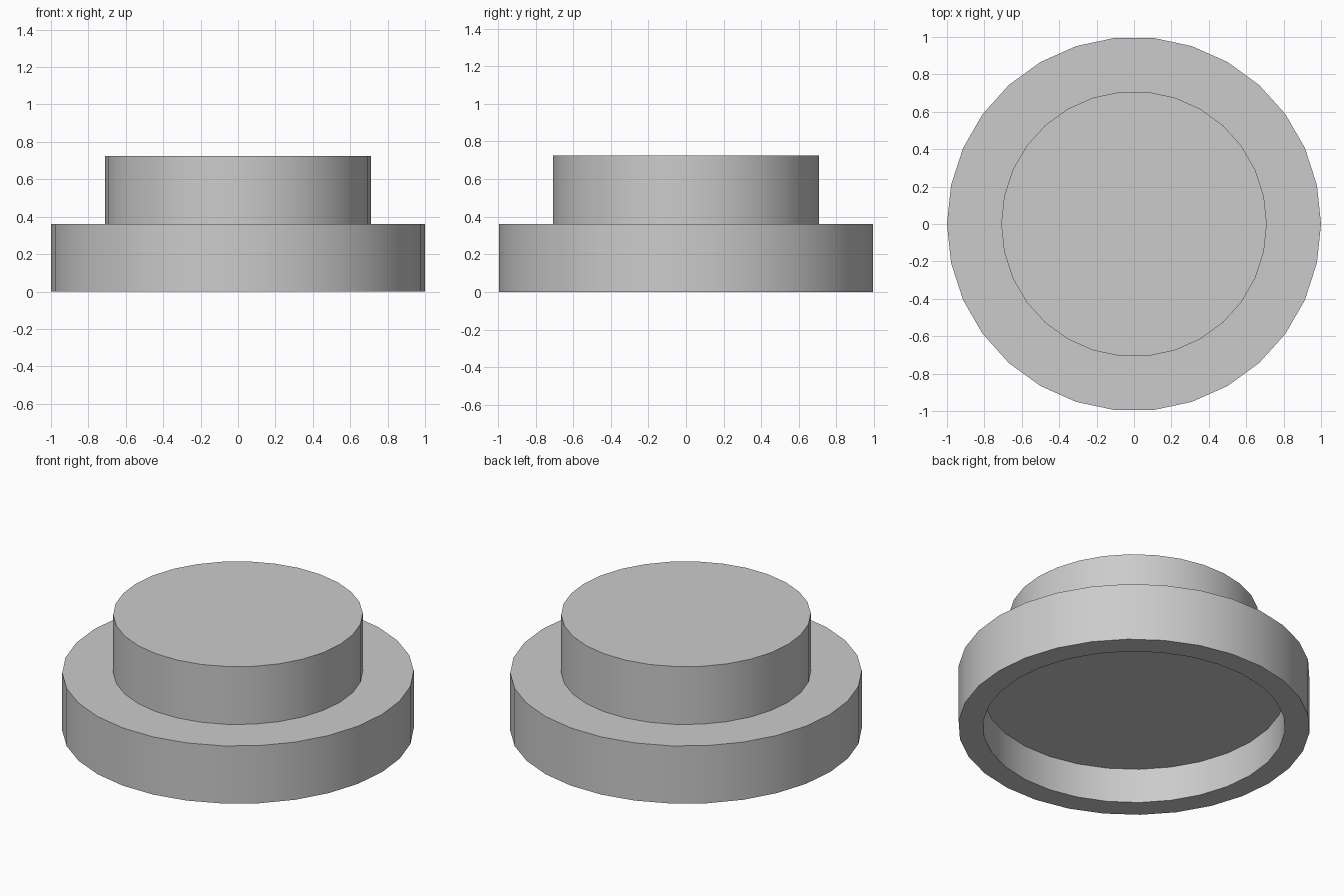
import bpy
import bmesh
from math import cos, sin, tau, radians

cube = bpy.data.objects.get("Cube")
if cube:
    bpy.data.objects.remove(cube, do_unlink=True)

SIDES = 30
BASE_RADIUS, BASE_HEIGHT = 1.0, 0.362
STUD_RADIUS, TOTAL_HEIGHT = 0.71, 0.725
RECESS_RADIUS, RECESS_DEPTH = 0.86, 0.218

# Plain grey plastic
grey = bpy.data.materials.new("light_grey")
grey.use_nodes = True
colour = (0.6, 0.6, 0.6, 1)
grey.diffuse_color = colour
grey.node_tree.nodes["Principled BSDF"].inputs["Base Color"].default_value = colour


def lathe(name, profile, material):
    """Turn a (radius, height) profile around z and cap both ends."""
    bm = bmesh.new()
    rings = []
    for radius, height in profile:
        rings.append([bm.verts.new((radius * cos(tau * i / SIDES),
                                    radius * sin(tau * i / SIDES), height))
                      for i in range(SIDES)])
    for low, high in zip(rings, rings[1:]):
        for i in range(SIDES):
            j = (i + 1) % SIDES
            bm.faces.new((low[i], low[j], high[j], high[i]))
    bm.faces.new(reversed(rings[0]))
    bm.faces.new(rings[-1])
    mesh = bpy.data.meshes.new(name)
    bm.to_mesh(mesh)
    bm.free()
    mesh.materials.append(material)
    obj = bpy.data.objects.new(name, mesh)
    bpy.context.collection.objects.link(obj)
    bpy.ops.object.select_all(action="DESELECT")
    obj.select_set(True)
    bpy.context.view_layer.objects.active = obj
    bpy.ops.object.shade_smooth_by_angle(angle=radians(30))
    return obj


# Round base with a hollow underside, stepping up to a solid raised disc
lathe("stepped_round_plate", [
    (RECESS_RADIUS, RECESS_DEPTH),
    (RECESS_RADIUS, 0),
    (BASE_RADIUS, 0),
    (BASE_RADIUS, BASE_HEIGHT),
    (STUD_RADIUS, BASE_HEIGHT),
    (STUD_RADIUS, TOTAL_HEIGHT),
], grey)
